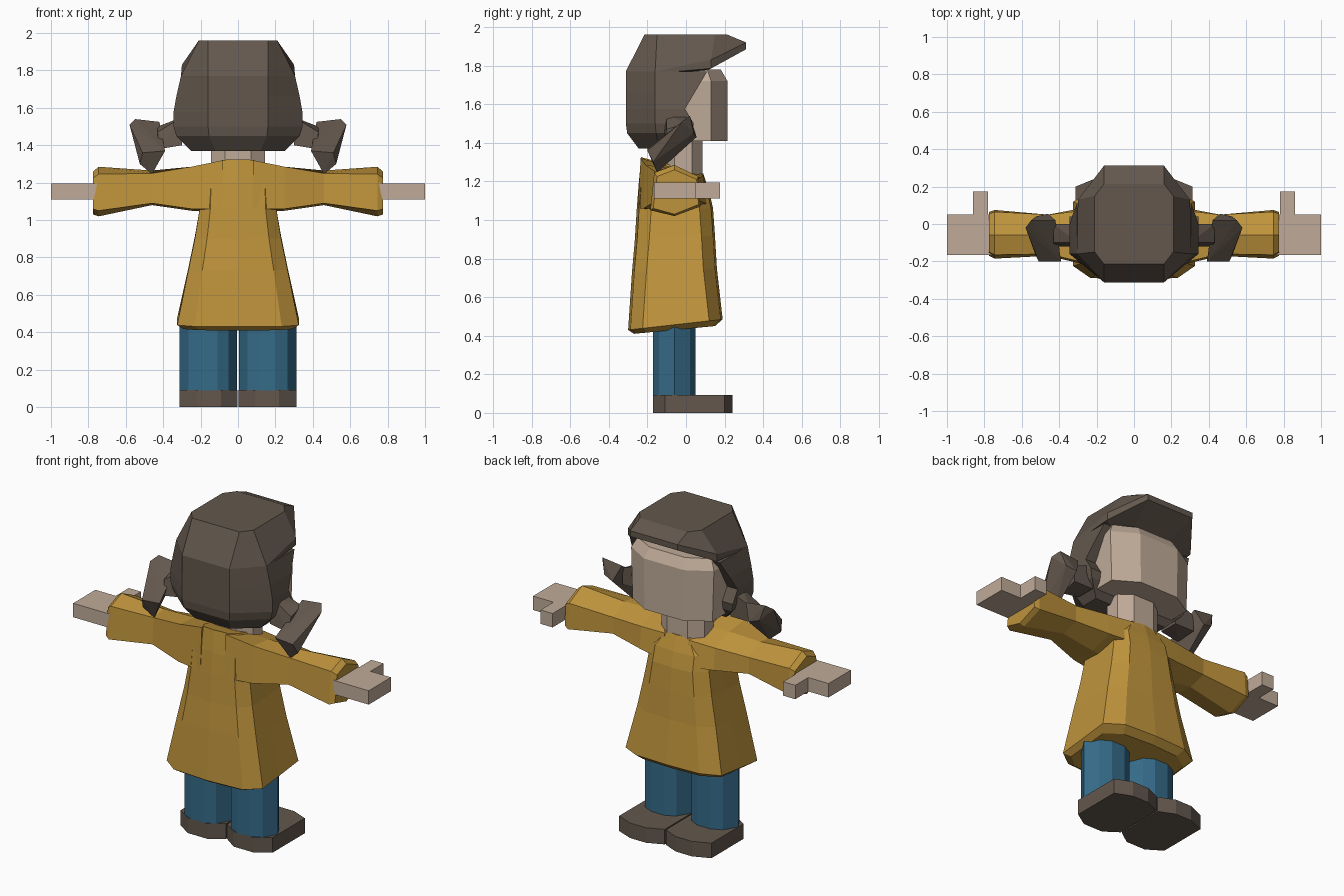
import bpy, bmesh, math


def material(name, rgb):
    m = bpy.data.materials.new(name)
    m.diffuse_color = (*rgb, 1)
    return m


BROWN = material("dark_brown", (0.125, 0.096, 0.075))
SKIN = material("skin", (0.53, 0.41, 0.32))
MUSTARD = material("mustard_cloth", (0.52, 0.295, 0.045))
DENIM = material("blue_denim", (0.036, 0.147, 0.25))


def finish(bm, name, mat):
    bmesh.ops.recalc_face_normals(bm, faces=bm.faces)
    me = bpy.data.meshes.new(name)
    bm.to_mesh(me)
    bm.free()
    me.materials.append(mat)
    ob = bpy.data.objects.new(name, me)
    bpy.context.collection.objects.link(ob)
    return ob


def loft(name, rings, mat, s=1):
    """Skin matching rings of points and cap both ends; s=-1 mirrors in x."""
    bm = bmesh.new()
    vs = [[bm.verts.new((s * x, y, z)) for x, y, z in r] for r in rings]
    n = len(vs[0])
    for a, b in zip(vs, vs[1:]):
        for i in range(n):
            j = (i + 1) % n
            bm.faces.new((a[i], a[j], b[j], b[i]))
    bm.faces.new(vs[0])
    bm.faces.new(vs[-1])
    return finish(bm, name, mat)


def prism(name, outline, z0, z1, mat, s=1):
    return loft(name, [[(x, y, z) for x, y in outline] for z in (z0, z1)], mat, s)


def hull(name, points, mat, s=1):
    bm = bmesh.new()
    for x, y, z in points:
        bm.verts.new((s * x, y, z))
    bmesh.ops.convex_hull(bm, input=bm.verts)
    bmesh.ops.dissolve_limit(bm, angle_limit=0.03, verts=bm.verts, edges=bm.edges)
    return finish(bm, name, mat)


def both(half):
    """Close a half ring (x >= 0) by mirroring it."""
    return half + [(-p[0], *p[1:]) for p in reversed(half) if p[0] > 1e-6]


def octagon(w, a, yb, b0, b1, yf):
    return both([(a, yb), (w, b0), (w, b1), (a, yf)])


# Coat body: tilted rings (half width, back y, front y, back z, front z)
def coat_ring(w, yb, yf, zb, zf):
    half = [(0, yb), (.72 * w, yb + .012), (w, yb + .075), (w, -.06),
            (w, yf - .07), (.66 * w, yf - .01), (0, yf)]
    return both([(x, y, zb + (zf - zb) * (y - yb) / (yf - yb)) for x, y in half])


loft("coat_body", [coat_ring(*r) for r in (
    (.29, -.27, .15, .41, .45), (.325, -.30, .19, .43, .485),
    (.265, -.28, .16, .73, .75), (.23, -.265, .15, .90, .92),
    (.205, -.255, .14, 1.06, 1.06), (.20, -.245, .12, 1.19, 1.15),
    (.115, -.232, .09, 1.325, 1.24))], MUSTARD)

# Sleeve cross-sections along x
SLEEVE = [
    (.08, ((-.235, 1.32), (-.06, 1.27), (.09, 1.23), (.12, 1.08), (-.06, 1.04), (-.25, 1.06))),
    (.25, ((-.21, 1.285), (-.06, 1.27), (.075, 1.22), (.09, 1.09), (-.06, 1.05), (-.22, 1.06))),
    (.46, ((-.16, 1.25), (-.06, 1.265), (.05, 1.21), (.05, 1.11), (-.06, 1.08), (-.17, 1.09))),
    (.745, ((-.165, 1.245), (-.06, 1.285), (.065, 1.225), (.075, 1.07), (-.06, 1.02), (-.185, 1.05))),
    (.775, ((-.15, 1.225), (-.06, 1.26), (.055, 1.21), (.065, 1.08), (-.06, 1.03), (-.17, 1.06))),
]
# Thumb is part of the palm outline
HAND = [(.74, -.165), (1, -.165), (1, .05), (.862, .05), (.862, .175), (.78, .175), (.78, .05), (.74, .05)]
FOOT = [(.09, -.17), (.22, -.17), (.312, -.11), (.312, .2), (.21, .242), (.10, .242), (.004, .2), (.004, -.11)]
LEG = [(.05, -.14), (.11, -.17), (.2, -.17), (.265, -.14), (.312, -.06),
       (.265, .02), (.2, .05), (.11, .05), (.05, .02), (.006, -.06)]
# Bunch of hair: narrow root and flared, drooping tail
ROOT = [(.30, 0, 1.55), (.30, -.1, 1.55), (.30, 0, 1.40), (.30, -.12, 1.40),
        (.43, .0, 1.50), (.43, -.10, 1.47), (.43, .0, 1.40), (.42, -.12, 1.38)]
TAIL = [(.42, .02, 1.525), (.55, .02, 1.54), (.58, -.02, 1.51), (.46, .055, 1.43),
        (.525, .04, 1.45), (.51, -.20, 1.36), (.525, -.17, 1.30), (.46, -.15, 1.245), (.39, -.20, 1.37)]

for side, s in (("right", 1), ("left", -1)):
    loft(side + "_sleeve", [[(x, y, z) for y, z in r] for x, r in SLEEVE], MUSTARD, s)
    prism(side + "_hand", HAND, 1.11, 1.195, SKIN, s)
    prism(side + "_trouser_leg", LEG, .09, .52, DENIM, s)
    prism(side + "_shoe", FOOT, 0, .092, BROWN, s)
    hull(side + "_bunch_root", ROOT, BROWN, s)
    hull(side + "_bunch_tail", TAIL, BROWN, s)

# Neck and head
prism("neck", octagon(.145, .07, -.12, -.06, .03, .085), 1.18, 1.43, SKIN)
loft("head", [[(x, y, z) for x, y in octagon(w, a, yb, b0, b1, yf)]
              for w, a, yb, b0, b1, yf, z in (
    (.27, .13, -.25, -.14, .13, .215, 1.41), (.28, .135, -.25, -.14, .13, .215, 1.72),
    (.25, .12, -.22, -.13, .11, .18, 1.78))], SKIN)

# Hair cap with a projecting fringe: each half ring runs back to front
CAP = [
    [(.16, -.215, 1.96), (.21, -.15, 1.96), (.21, .15, 1.96), (.16, .215, 1.96)],
    [(.16, -.312, 1.77), (.305, -.16, 1.77), (.30, .13, 1.83), (.16, .312, 1.92)],
    [(.16, -.312, 1.76), (.305, -.16, 1.76), (.30, .13, 1.785), (.16, .312, 1.885)],
    [(.12, -.2, 1.76), (.2, -.1, 1.76), (.2, .06, 1.765), (.12, .12, 1.78)],
]
loft("hair_cap", [both(h) for h in CAP], BROWN)

# Back hair: (side width, back y, side y, front edge y, z)
loft("back_hair", [both([(a, yb, z), (w, ys, z), (w, yf, z)]) for a, w, yb, ys, yf, z in (
    (.16, .305, -.312, -.16, .11, 1.77), (.16, .33, -.312, -.16, .045, 1.66),
    (.16, .345, -.312, -.16, -.005, 1.575), (.16, .345, -.312, -.16, .04, 1.50),
    (.155, .33, -.305, -.155, .03, 1.45), (.12, .25, -.245, -.14, -.03, 1.37))], BROWN)
